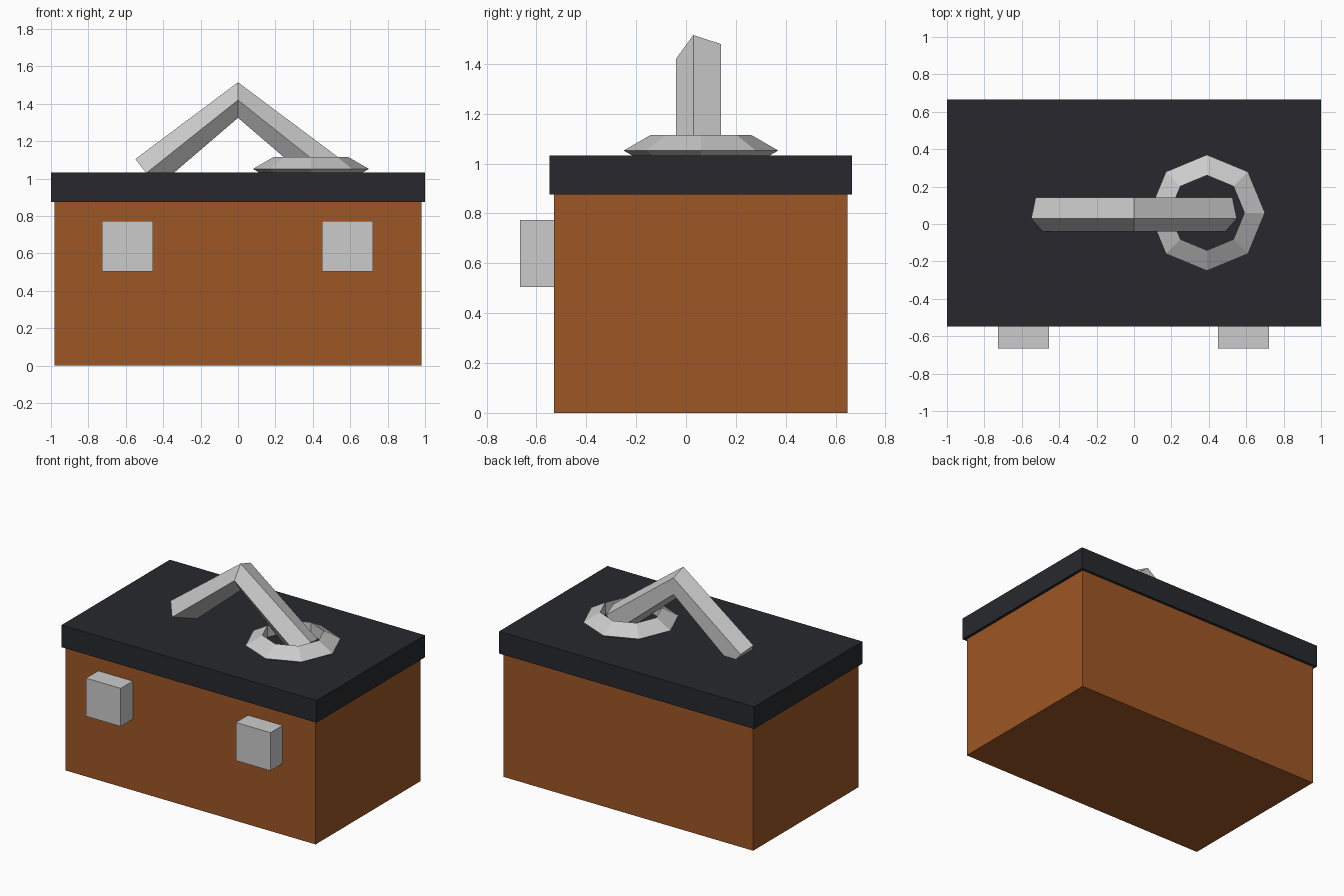
import bpy, bmesh, math
from mathutils import Vector

if "Cube" in bpy.data.objects:
    bpy.data.objects.remove(bpy.data.objects["Cube"])


def material(name, color):
    m = bpy.data.materials.new(name)
    m.diffuse_color = (*color, 1)
    m.use_nodes = True
    m.node_tree.nodes["Principled BSDF"].inputs["Base Color"].default_value = m.diffuse_color
    return m


def box(name, lo, hi, mat=None):
    lo, hi = Vector(lo), Vector(hi)
    bpy.ops.mesh.primitive_cube_add(size=1, location=(lo + hi) / 2)
    ob = bpy.context.object
    ob.name = name
    ob.scale = hi - lo
    if mat:
        ob.data.materials.append(mat)
    return ob


brown = material("brown", (0.34, 0.095, 0.019))
black = material("black", (0.021, 0.022, 0.027))

# Box body and overhanging lid
box("body", (-0.98, -0.53, 0), (0.98, 0.647, 0.88), brown)
box("lid", (-1, -0.548, 0.875), (1, 0.665, 1.032), black)

# Front latches, sunk half way into the body
for side, x in (("left", -0.59), ("right", 0.585)):
    box(side + "_latch", (x - 0.136, -0.665, 0.504), (x + 0.136, -0.395, 0.774))

# Eight-sided ring with a triangular section, half sunk in the lid
bpy.ops.mesh.primitive_torus_add(major_segments=8, minor_segments=3, major_radius=0.237,
                                 minor_radius=0.073, location=(0.39, 0.06, 1.052))
bpy.context.object.name = "ring"

# Bent handle: pentagon section swept over a peak
bm = bmesh.new()
slope = math.atan2(0.39, 0.49)
rings = []
for x, z, tilt in ((-0.49, 1.03, slope), (0, 1.42, 0), (0.49, 1.03, -slope)):
    ring = []
    for i in range(5):
        a = math.pi + i * math.tau / 5
        y, h = 0.06 + 0.1 * math.cos(a), 0.1 * math.sin(a)
        ring.append(bm.verts.new((x - h * math.sin(tilt), y, z + h * math.cos(tilt))))
    rings.append(ring)
for a, b in zip(rings, rings[1:]):
    for i in range(5):
        j = (i + 1) % 5
        bm.faces.new((a[i], a[j], b[j], b[i]))
bm.faces.new(rings[0])
bm.faces.new(rings[-1])
bmesh.ops.recalc_face_normals(bm, faces=bm.faces)
mesh = bpy.data.meshes.new("handle")
bm.to_mesh(mesh)
bm.free()
bpy.context.collection.objects.link(bpy.data.objects.new("handle", mesh))
